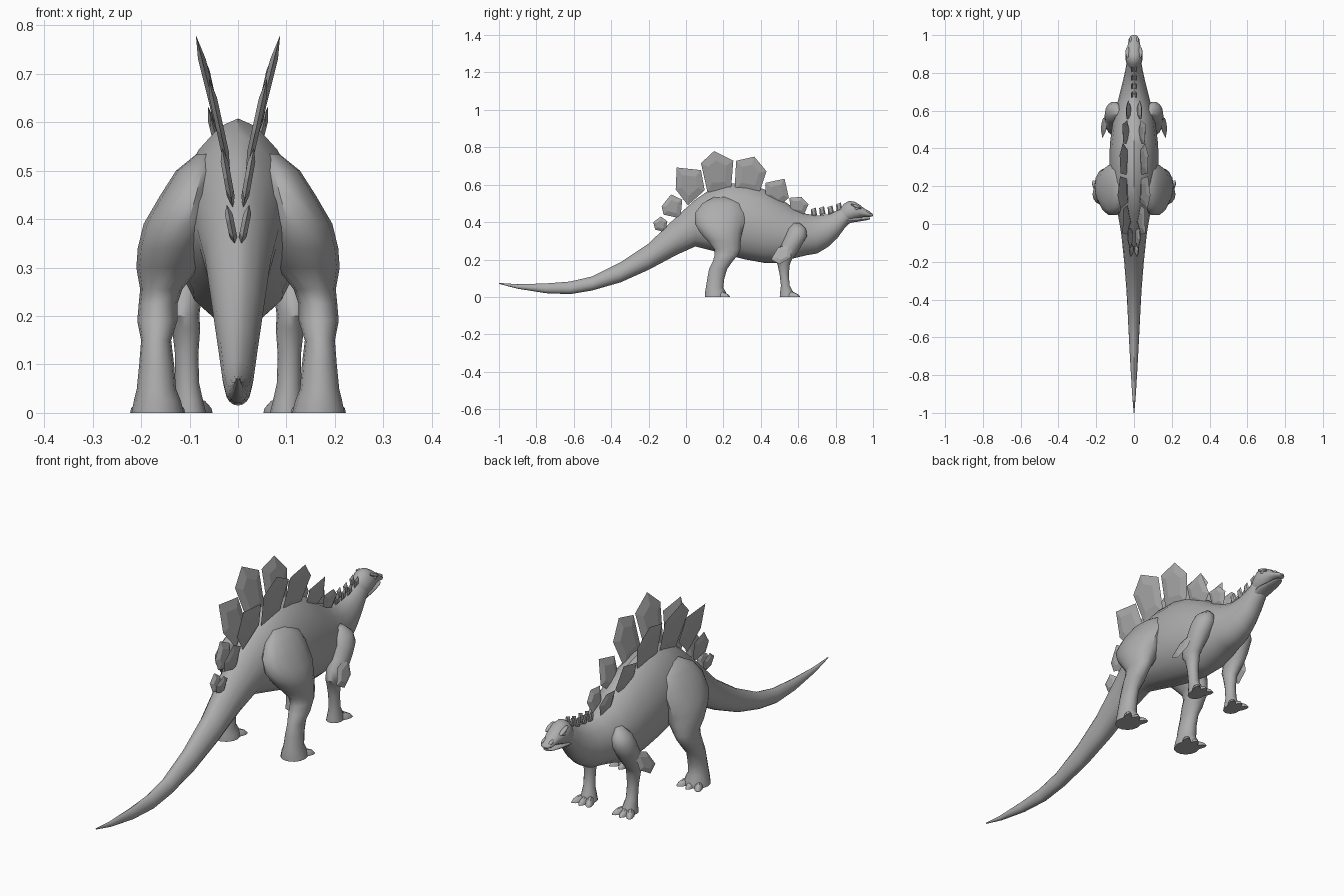
import bpy, bmesh, math
from mathutils import Vector, Matrix

old = bpy.data.objects.get("Cube")
if old:
    bpy.data.objects.remove(old)

GREY = (0.42, 0.42, 0.42, 1)
skin = bpy.data.materials.new("grey skin")
skin.use_nodes = True
skin.diffuse_color = GREY
skin.node_tree.nodes["Principled BSDF"].inputs["Base Color"].default_value = GREY


def finish(bm, name, mirror=False, smooth=True):
    """Turn a bmesh into a named object, optionally mirrored across the body."""
    bmesh.ops.recalc_face_normals(bm, faces=bm.faces)
    mesh = bpy.data.meshes.new(name)
    bm.to_mesh(mesh)
    bm.free()
    mesh.materials.append(skin)
    obj = bpy.data.objects.new(name, mesh)
    bpy.context.collection.objects.link(obj)
    if mirror:
        obj.modifiers.new("mirror", 'MIRROR').use_mirror_merge = False
    if smooth:
        bpy.ops.object.select_all(action='DESELECT')
        obj.select_set(True)
        bpy.context.view_layer.objects.active = obj
        bpy.ops.object.shade_smooth_by_angle(angle=math.radians(40))
    return obj


def loft(bm, rings):
    """Skin a row of closed point rings and cap both ends."""
    rows = [[bm.verts.new(p) for p in ring] for ring in rings]
    for a, b in zip(rows, rows[1:]):
        for i in range(len(a)):
            j = (i + 1) % len(a)
            bm.faces.new((a[i], a[j], b[j], b[i]))
    bm.faces.new(rows[0])
    bm.faces.new(rows[-1])


def power(value, exponent):
    return math.copysign(abs(value) ** exponent, value)


def trunk_ring(y, top, bottom, width, sides=16, keel=1.25):
    """Upright section with a keeled back and a rounded belly."""
    middle = bottom + (top - bottom) * 0.45
    ring = []
    for k in range(sides):
        a = math.tau * k / sides
        s, c = math.sin(a), math.cos(a)
        if s > 0:
            ring.append((width * power(c, keel), y, middle + (top - middle) * power(s, 1.05)))
        else:
            ring.append((width * c, y, middle + (middle - bottom) * s))
    return ring


def limb_ring(z, back, front, inner, outer, sides=14):
    """Level section of a leg."""
    return [((inner + outer) / 2 + (outer - inner) / 2 * math.cos(math.tau * k / sides),
             (back + front) / 2 + (front - back) / 2 * math.sin(math.tau * k / sides), z)
            for k in range(sides)]


def trunk(name, stations, **shape):
    bm = bmesh.new()
    loft(bm, [trunk_ring(*s, **shape) for s in stations])
    return finish(bm, name)


# Body, neck and tail: y, top, bottom, half width
trunk("body", [
    (-1, .075, .07, .002), (-.9, .068, .044, .01), (-.75, .072, .02, .019),
    (-.62, .082, .015, .026), (-.5, .11, .035, .032), (-.35, .185, .078, .04),
    (-.2, .285, .145, .052), (-.05, .43, .225, .068), (.05, .52, .27, .085),
    (.13, .575, .25, .11), (.22, .608, .225, .125), (.32, .605, .2, .13),
    (.42, .575, .182, .128), (.5, .53, .18, .118), (.57, .48, .205, .108),
    (.64, .445, .222, .088), (.7, .435, .232, .073), (.76, .442, .268, .058),
    (.81, .465, .315, .047), (.85, .49, .37, .04), (.89, .495, .41, .03)])

# Head and lower jaw
trunk("head", [
    (.82, .47, .40, .025), (.845, .498, .395, .038), (.87, .513, .402, .045),
    (.9, .51, .412, .045), (.93, .492, .424, .038), (.955, .472, .428, .031),
    (.98, .458, .428, .028), (.995, .446, .43, .018), (1, .44, .434, .008)], keel=1)
trunk("lower_jaw", [
    (.85, .43, .385, .034), (.89, .428, .398, .036), (.93, .424, .404, .03),
    (.965, .424, .41, .024), (.985, .424, .415, .014)], keel=1)


def blob(name, centre, radii, tilt=0):
    bm = bmesh.new()
    place = Matrix.Translation(centre) @ Matrix.Rotation(tilt, 4, 'X') @ Matrix.Diagonal((*radii, 1))
    bmesh.ops.create_uvsphere(bm, u_segments=10, v_segments=6, radius=1, matrix=place)
    finish(bm, name, mirror=True)


blob("brow", (.034, .91, .485), (.011, .032, .008), -.4)
blob("eye", (.036, .912, .473), (.008, .011, .008))
blob("nostril_ridge", (.018, .975, .453), (.008, .016, .007), -.4)


def leg(name, stations):
    bm = bmesh.new()
    loft(bm, [limb_ring(*s) for s in stations])
    finish(bm, name, mirror=True)


# Legs: z, back, front, inner, outer
leg("hind_leg", [
    (.535, .15, .23, .05, .085), (.5, .085, .295, .04, .128), (.45, .045, .317, .04, .16),
    (.39, .045, .315, .045, .195), (.34, .075, .302, .06, .207), (.3, .112, .295, .08, .21),
    (.255, .15, .292, .115, .202), (.225, .152, .28, .125, .205), (.19, .142, .25, .125, .208),
    (.15, .122, .222, .138, .2), (.1, .113, .206, .132, .204), (.05, .105, .2, .128, .209),
    (.025, .1, .215, .118, .215), (0, .1, .215, .112, .22)])
leg("front_leg", [
    (.395, .575, .61, .07, .1), (.365, .548, .643, .06, .138), (.325, .53, .648, .055, .154),
    (.28, .51, .622, .06, .156), (.24, .482, .6, .075, .153), (.2, .472, .568, .08, .146),
    (.175, .488, .556, .078, .136), (.12, .5, .55, .082, .13), (.06, .507, .555, .08, .13),
    (.025, .502, .575, .072, .132), (0, .5, .58, .066, .135)])


def toes(name, x, y, spread, length):
    """Three short claws fanned out flat on the ground."""
    bm = bmesh.new()
    for turn in (-1, 0, 1):
        way = Vector((math.sin(turn * .5), math.cos(turn * .5), 0))
        side = Vector((way.y, -way.x, 0))
        root = Vector((x + turn * spread, y, 0))
        rings = []
        for along, wide, high in ((-.4, .018, .03), (.3, .017, .026), (.75, .012, .016), (1, .003, .003)):
            mid = root + way * along * length
            rings.append([mid + side * wide * math.cos(math.pi * k / 5)
                          + Vector((0, 0, high * math.sin(math.pi * k / 5))) for k in range(6)])
        loft(bm, rings)
    finish(bm, name, mirror=True)


toes("hind_toes", .166, .19, .03, .045)
toes("front_toes", .1, .565, .021, .044)


def slab(name, outline, foot, lean, thick, mirror=True):
    """Lozenge-thick plate: outline in (y, z), leaning outwards from its foot."""
    bm = bmesh.new()
    low = min(z for y, z in outline)
    points = [Vector((foot + lean * (z - low), y, z)) for y, z in outline]
    middle = sum(points, Vector()) / len(points)
    rim = [bm.verts.new(p) for p in points]
    for offset in (-thick, thick):
        inset = [bm.verts.new(p.lerp(middle, .45) + Vector((offset, 0, 0))) for p in points]
        for i in range(len(rim)):
            j = (i + 1) % len(rim)
            bm.faces.new((rim[i], rim[j], inset[j], inset[i]))
        bm.faces.new(inset)
    finish(bm, name, mirror, smooth=False)


# Paired back plates, from tail to neck
PLATES = {
    "tail_plate_small": ([(-.175, .40), (-.135, .43), (-.1, .405), (-.11, .345), (-.165, .36)], .006, .2),
    "tail_plate_large": ([(-.13, .485), (-.08, .548), (-.02, .52), (-.03, .42), (-.12, .44)], .01, .18),
    "hip_plate": ([(-.05, .692), (.08, .678), (.1, .57), (.01, .49), (-.055, .575)], .016, .22),
    "back_plate_tall": ([(.08, .715), (.15, .78), (.253, .728), (.24, .57), (.115, .56)], .032, .25),
    "back_plate": ([(.268, .728), (.365, .75), (.43, .672), (.39, .55), (.26, .575)], .032, .22),
    "shoulder_plate": ([(.425, .61), (.527, .632), (.55, .53), (.5, .49), (.425, .54)], .026, .25),
    "neck_plate": ([(.553, .53), (.617, .535), (.655, .495), (.63, .44), (.56, .45)], .02, .2)}
for name, (outline, foot, lean) in PLATES.items():
    slab(name, outline, foot, lean, .008)

# Small nubs down the back of the neck
for n, (y, z) in enumerate([(.685, .478), (.73, .485), (.775, .49), (.82, .505)]):
    slab(f"neck_nub_{n + 1}", [(y - .014, z - .05), (y - .018, z - .01), (y + .008, z), (y + .016, z - .04)],
         .008, .1, .005)

# Pointed elbow flap
slab("elbow_flap", [(.455, .2), (.49, .262), (.57, .29), (.56, .21), (.5, .175)], .175, -.3, .008)
